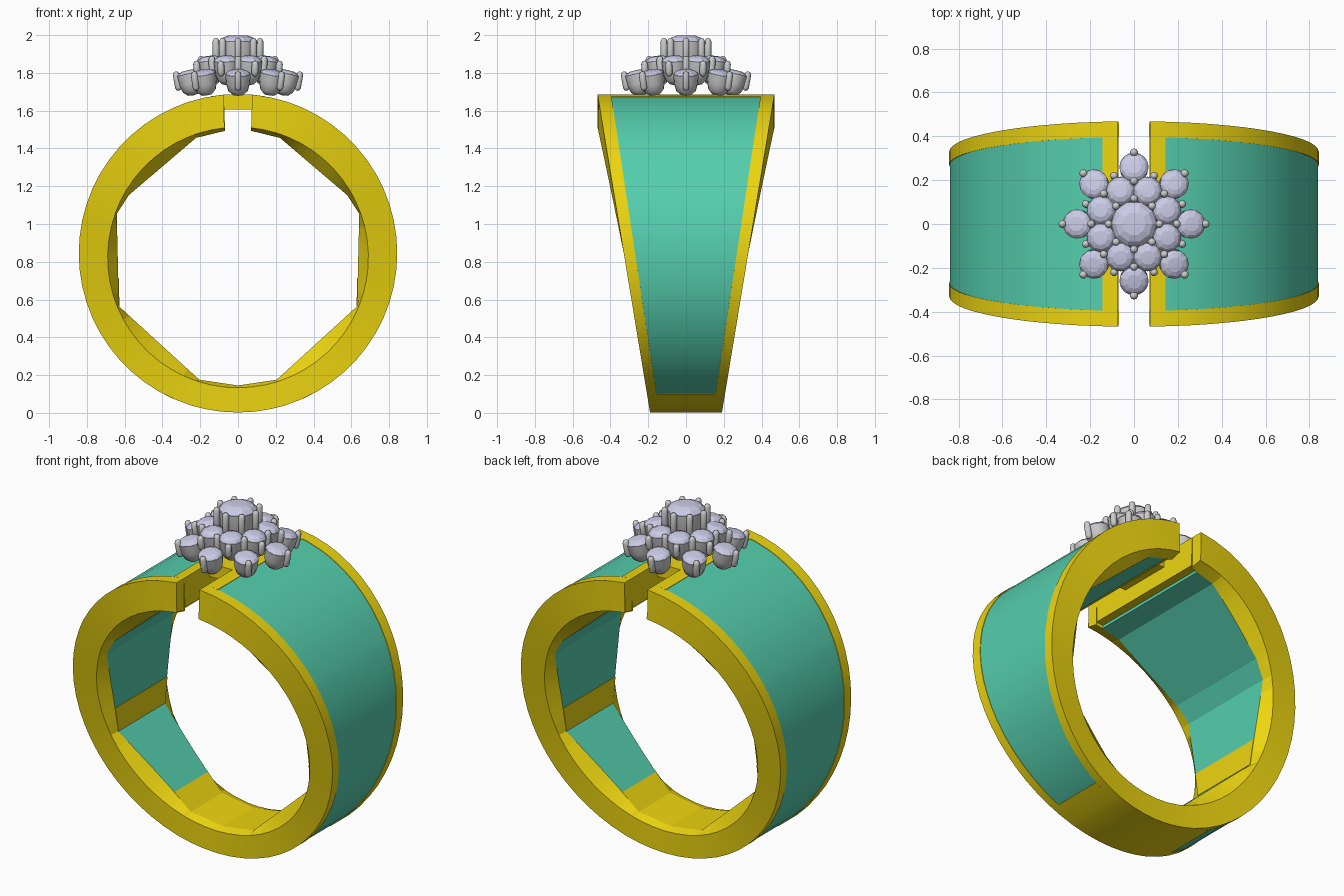
import bpy, bmesh
from math import sin, cos, asin, radians, degrees, pi
from mathutils import Matrix

if "Cube" in bpy.data.objects:
    bpy.data.objects.remove(bpy.data.objects["Cube"])

CZ, RO, GAP = 0.845, 0.843, 0.075      # ring centre height, outer radius, half gap


def material(name, rgb):
    m = bpy.data.materials.new(name)
    m.diffuse_color = (*rgb, 1)
    m.use_nodes = True
    m.node_tree.nodes["Principled BSDF"].inputs["Base Color"].default_value = m.diffuse_color
    return m


gold = material("gold", (0.85, 0.67, 0.005))
teal = material("teal", (0.09, 0.62, 0.42))
gem = material("gem", (0.60, 0.60, 0.80))


def finish(bm, name, mat=None, angle=30):
    bmesh.ops.recalc_face_normals(bm, faces=bm.faces)
    me = bpy.data.meshes.new(name)
    bm.to_mesh(me)
    bm.free()
    ob = bpy.data.objects.new(name, me)
    bpy.context.collection.objects.link(ob)
    if mat:
        me.materials.append(mat)
    if angle:
        bpy.ops.object.select_all(action='DESELECT')
        ob.select_set(True)
        bpy.context.view_layer.objects.active = ob
        bpy.ops.object.shade_smooth_by_angle(angle=radians(angle))
    return ob


# ---- band shape functions (t = degrees from the top) ----
def width(t):
    return 0.19 + 0.165 * (CZ + RO * cos(radians(t)))


def inner_width(t):
    return width(t) - 0.06 - 0.012 * cos(radians(t))


def r_circle(t):
    return 0.69 - 0.022 * cos(radians(t))


CHORDS = [(0, .665), (20, .65), (62, .655), (72, .675), (114, .69), (163, .70), (180, .70)]


def r_chord(t):
    """Coarse polygonal inner wall, straight between the listed corners."""
    t = min(t, 360 - t)
    for (a, ra), (b, rb) in zip(CHORDS, CHORDS[1:]):
        if t <= b:
            return ra * rb * sin(radians(b - a)) / (
                ra * sin(radians(t - a)) + rb * sin(radians(b - t)))


def outer(t):
    return RO


GRID = {6 * i for i in range(61)} | {a for a, _ in CHORDS} | {360 - a for a, _ in CHORDS}


def sweep(name, mat, t0, t1, ya, yb, ro, ri_a, ri_b):
    """Box section swept round the ring between side curves ya(t) and yb(t)."""
    bm = bmesh.new()
    loops = []
    for t in [t0] + sorted(g for g in GRID if t0 + .5 < g < t1 - .5) + [t1]:
        a = radians(t)
        loop = []
        for r, y in ((ro(t), ya), (ro(t), yb), (ri_b(t), yb), (ri_a(t), ya)):
            x, z = r * sin(a), CZ + r * cos(a)
            if t < START + .01:
                x = GAP
            if t > 360 - START - .01:
                x = -GAP
            loop.append(bm.verts.new((x, y(t), z)))
        loops.append(loop)
    for p, q in zip(loops, loops[1:]):
        for k in range(4):
            bm.faces.new((p[k], p[(k + 1) % 4], q[(k + 1) % 4], q[k]))
    bm.faces.new(loops[0])
    bm.faces.new(loops[-1])
    return finish(bm, name, mat, 12)


START = degrees(asin(GAP / RO))
BAR, PANEL_END = 9.8, 152
edge = lambda s: (lambda t: s * width(t))
inset = lambda s: (lambda t: s * inner_width(t))

# Gold side rims running the full ring
for s, side in ((-1, "front"), (1, "back")):
    sweep(side + "_rim", gold, START, 360 - START, edge(s), inset(s),
          outer, r_circle, r_chord)

# Gold bottom block
sweep("bottom_block", gold, PANEL_END, 360 - PANEL_END, inset(-1), inset(1),
      outer, r_chord, r_chord)

# Each side: end bar at the gap, teal inlay, inner cross bar
for side, span in (("right", lambda a, b: (a, b)), ("left", lambda a, b: (360 - b, 360 - a))):
    sweep(side + "_end_bar", gold, *span(START, BAR), inset(-1), inset(1),
          outer, r_circle, r_circle)
    sweep(side + "_inlay", teal, *span(BAR, PANEL_END), inset(-1), inset(1),
          lambda t: RO - .003, r_chord, r_chord)
    sweep(side + "_cross_bar", gold, *span(102, 114), inset(-1), inset(1),
          lambda t: r_chord(t) + .02, lambda t: r_chord(t) - .003,
          lambda t: r_chord(t) - .003)

# Bridge joining the two ends under the flower
bm = bmesh.new()
bmesh.ops.create_cube(bm, size=1, matrix=Matrix.Translation((0, 0, 1.645))
                      @ Matrix.Diagonal((2 * GAP + .01, 0.32, 0.08, 1)))
finish(bm, "bridge", gold, 0)


# ---- flower of stones ----
def lathe(bm, profile, segs, mat):
    """Revolve (r, z) points about local z."""
    rings = []
    for r, z in profile:
        k = 1 if r == 0 else segs
        rings.append([bm.verts.new(mat @ Matrix.Rotation(2 * pi * i / segs, 4, 'Z')
                                   @ Matrix.Translation((r, 0, z)).translation)
                      for i in range(k)])
    for p, q in zip(rings, rings[1:]):
        for i in range(segs):
            j = (i + 1) % segs
            f = [p[i % len(p)], p[j % len(p)], q[j % len(q)], q[i % len(q)]]
            bm.faces.new(list(dict.fromkeys(f)))


CUP = [(0, -1), (.45, -.96), (.78, -.78), (.95, -.45), (1, 0), (0, 0)]
STONE = [(0, -.1), (.97, -.1), (.99, .05), (.8, .6), (.5, .95), (0, 1)]


def capsule(r, h):
    return [(0, 0), (r * .7, r * .3), (r, r), (r, h - r), (r * .7, h - r * .3), (0, h)]


def place(radius, z, deg, tilt):
    return (Matrix.Rotation(radians(deg), 4, 'Z') @ Matrix.Translation((radius, 0, z))
            @ Matrix.Rotation(radians(tilt), 4, 'Y'))


def tier(name, count, offset, radius, z, size, depth, dome, tilt):
    cups, stones = bmesh.new(), bmesh.new()
    for i in range(count):
        m = place(radius, z, offset + 360 * i / count, tilt)
        lathe(cups, [(r * size, h * depth) for r, h in CUP], 16, m)
        lathe(stones, [(r * size, h * dome) for r, h in STONE], 10, m)
    finish(cups, name + "_cups", None, 40)
    finish(stones, name + "_stones", gem, 0)


def prongs(name, offset, radius, z, r, h, tilt=0):
    bm = bmesh.new()
    for i in range(8):
        lathe(bm, capsule(r, h), 10, place(radius, z, offset + 45 * i, tilt))
    finish(bm, name + "_prongs", None, 60)


tier("outer", 8, 0, 0.26, 1.795, 0.067, 0.117, 0.02, 13)
tier("middle", 8, 22.5, 0.163, 1.865, 0.066, 0.13, 0.025, 8)
tier("centre", 1, 0, 0, 1.965, 0.105, 0.17, 0.034, 0)

prongs("outer_tip", 0, 0.312, 1.705, 0.018, 0.105, 10)
prongs("outer_side", 22.5, 0.232, 1.78, 0.018, 0.085, 5)
prongs("middle", 0, 0.19, 1.765, 0.018, 0.125, 3)
prongs("centre", 0, 0.116, 1.86, 0.018, 0.125)
